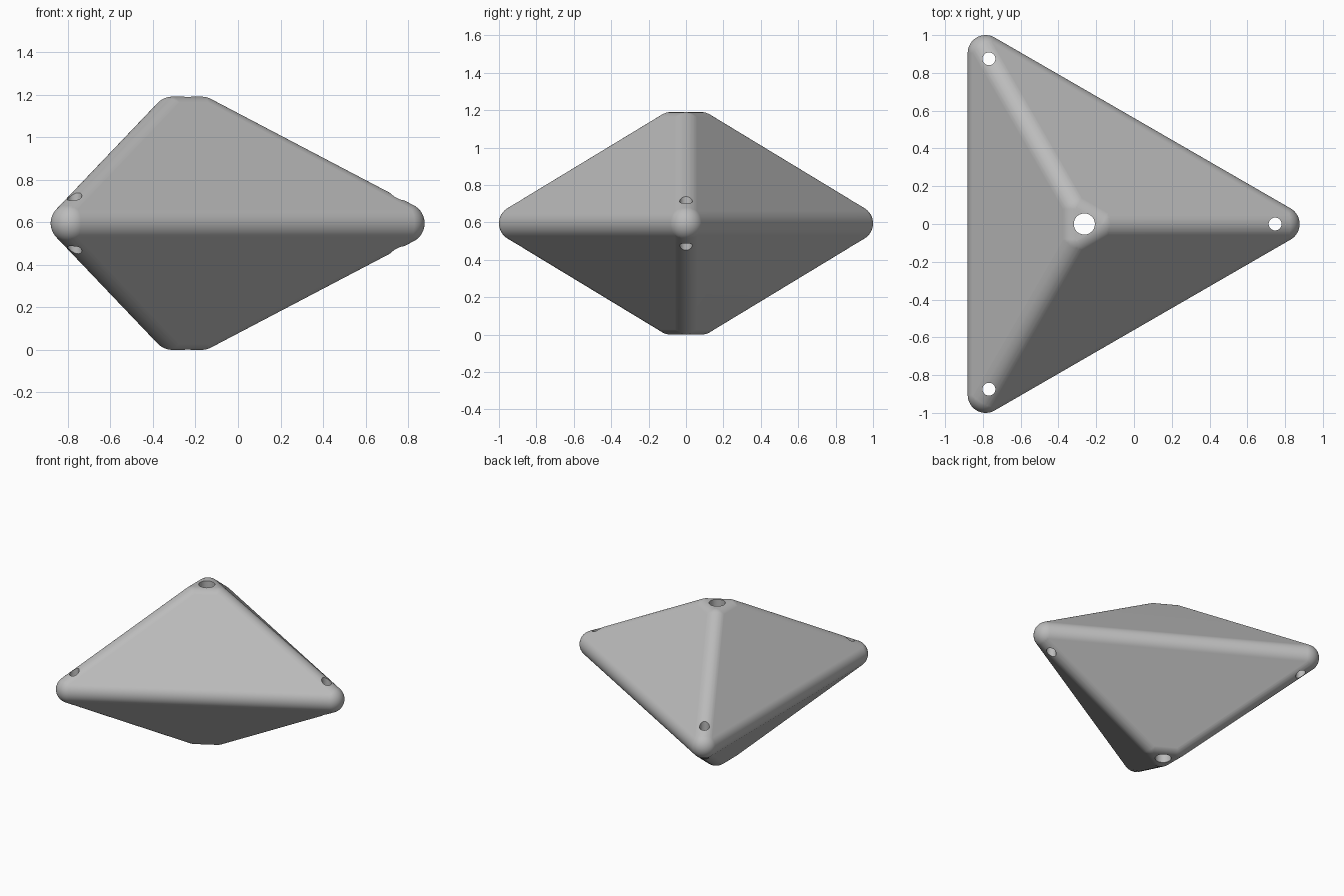
import bpy, bmesh, math
from mathutils import Matrix, Vector

cube = bpy.data.objects.get("Cube")
if cube:
    bpy.data.objects.remove(cube, do_unlink=True)

AXIS = Vector((-0.263, 0, 0.595))   # centre of the double pyramid
ROUND = 0.095                       # edge rounding radius
CORNER_REACH = 1.045                # axis to outer rounding centres
TIP_REACH = 0.092                   # axis to tip rounding centres
TIP_RISE = 0.5

grey = bpy.data.materials.new("plain grey")
grey.use_nodes = True
colour = (0.5, 0.5, 0.5, 1)
grey.diffuse_color = colour
grey.node_tree.nodes["Principled BSDF"].inputs["Base Color"].default_value = colour


def spoke(reach, turn, rise=0):
    angle = turn * math.tau / 3
    return AXIS + Vector((reach * math.cos(angle), reach * math.sin(angle), rise))


def make_object(name, bm):
    mesh = bpy.data.meshes.new(name)
    bm.to_mesh(mesh)
    bm.free()
    obj = bpy.data.objects.new(name, mesh)
    bpy.context.collection.objects.link(obj)
    return obj


# Body: hull around a ball at each outer corner and three at each blunt tip
bm = bmesh.new()
for turn in range(3):
    for reach, rise in ((CORNER_REACH, 0), (TIP_REACH, TIP_RISE), (TIP_REACH, -TIP_RISE)):
        bmesh.ops.create_uvsphere(bm, u_segments=48, v_segments=24, radius=ROUND,
                                  matrix=Matrix.Translation(spoke(reach, turn, rise)))
shell = bmesh.new()
for v in bm.verts:
    shell.verts.new(v.co)
bm.free()
hull = bmesh.ops.convex_hull(shell, input=shell.verts)
unused = {v for v in hull["geom_interior"] + hull["geom_unused"]
          if isinstance(v, bmesh.types.BMVert)}
bmesh.ops.delete(shell, geom=list(unused), context='VERTS')
bmesh.ops.delete(shell, geom=[v for v in shell.verts if not v.link_faces], context='VERTS')
bmesh.ops.dissolve_limit(shell, angle_limit=math.radians(0.3),
                         verts=shell.verts, edges=shell.edges)
bmesh.ops.recalc_face_normals(shell, faces=shell.faces)
body = make_object("bipyramid_body", shell)
body.data.materials.append(grey)

# Vertical holes: one along the axis and one near each outer corner
bm = bmesh.new()
holes = [(AXIS, 0.056)] + [(spoke(1.01, turn), 0.034) for turn in range(3)]
for centre, radius in holes:
    bmesh.ops.create_cone(bm, cap_ends=True, segments=40, radius1=radius, radius2=radius,
                          depth=2, matrix=Matrix.Translation(centre))
cutter = make_object("hole_cutter", bm)
cutter.data.materials.append(grey)
cutter.hide_render = True

cut = body.modifiers.new("holes", 'BOOLEAN')
cut.operation = 'DIFFERENCE'
cut.solver = 'EXACT'
cut.object = cutter

# Apply the cut, then shade the rounded edges smoothly
bpy.ops.object.select_all(action='DESELECT')
body.select_set(True)
bpy.context.view_layer.objects.active = body
bpy.ops.object.modifier_apply(modifier=cut.name)
bpy.data.objects.remove(cutter, do_unlink=True)
bpy.ops.object.shade_smooth_by_angle(angle=math.radians(25))
weighted = body.modifiers.new("even_shading", 'WEIGHTED_NORMAL')
weighted.keep_sharp = True
